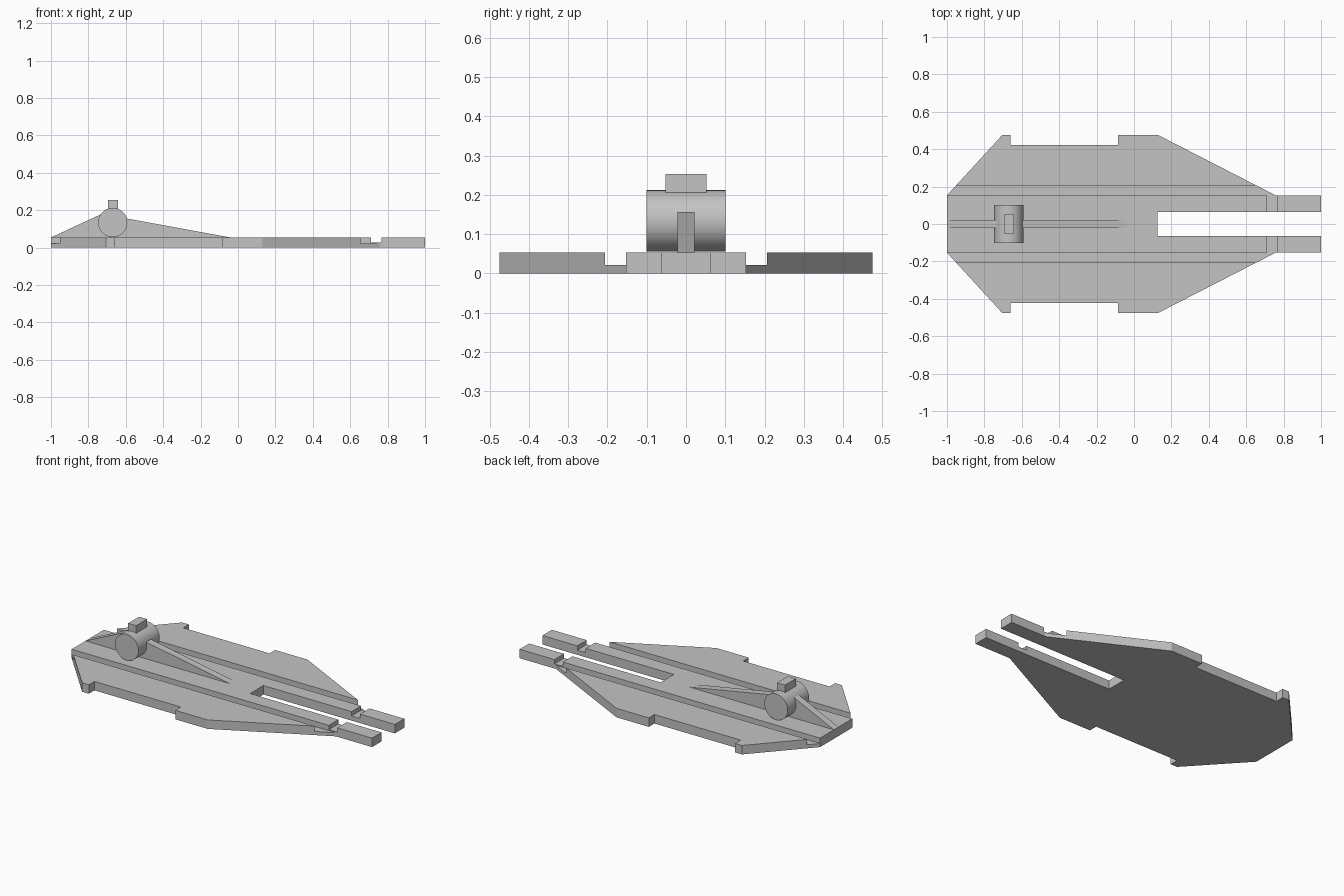
import bpy, bmesh
from mathutils import Matrix, Vector

cube = bpy.data.objects.get("Cube")
if cube:
    bpy.data.objects.remove(cube, do_unlink=True)

grey = bpy.data.materials.new("plain grey")
grey.use_nodes = True
colour = (0.55, 0.55, 0.55, 1)
grey.diffuse_color = colour
grey.node_tree.nodes["Principled BSDF"].inputs["Base Color"].default_value = colour


def finish(name, bm):
    bmesh.ops.recalc_face_normals(bm, faces=bm.faces)
    mesh = bpy.data.meshes.new(name)
    bm.to_mesh(mesh)
    bm.free()
    mesh.materials.append(grey)
    obj = bpy.data.objects.new(name, mesh)
    bpy.context.collection.objects.link(obj)
    return obj


def prism(name, points, direction):
    """Extrude a closed outline along a direction."""
    bm = bmesh.new()
    face = bm.faces.new([bm.verts.new(p) for p in points])
    new = bmesh.ops.extrude_face_region(bm, geom=[face])["geom"]
    verts = [g for g in new if isinstance(g, bmesh.types.BMVert)]
    bmesh.ops.translate(bm, vec=Vector(direction), verts=verts)
    return finish(name, bm)


def box(name, low, high):
    low, high = Vector(low), Vector(high)
    bm = bmesh.new()
    bmesh.ops.create_cube(bm, size=1, matrix=Matrix.Translation((low + high) / 2)
                          @ Matrix.Diagonal((*(high - low), 1)))
    return finish(name, bm)


def cut(target, cutter):
    mod = target.modifiers.new("cut", "BOOLEAN")
    mod.operation = "DIFFERENCE"
    mod.solver = "EXACT"
    mod.object = cutter
    bpy.context.view_layer.objects.active = target
    bpy.ops.object.modifier_apply(modifier=mod.name)
    bpy.data.objects.remove(cutter, do_unlink=True)


TOP, RAIL, WING = 0.054, 0.153, 0.206

# Base plate with side recesses and a forked end
half = [(0.125, 0.063), (1, 0.063), (1, RAIL), (0.758, RAIL), (0.13, 0.475),
        (-0.085, 0.475), (-0.085, 0.422), (-0.66, 0.422), (-0.66, 0.475),
        (-0.705, 0.475), (-1, RAIL)]
outline = half + [(x, -y) for x, y in reversed(half)]
plate = prism("base_plate", [(x, y, 0) for x, y in outline], (0, 0, TOP))

# Long grooves beside the centre rail, and notches across the prongs
for side in (1, -1):
    ys = sorted((side * RAIL, side * WING))
    cut(plate, box("groove_cutter", (-1.1, ys[0], 0.022), (0.9, ys[1], 0.1)))
    ys = sorted((side * 0.03, side * 0.18))
    cut(plate, box("notch_cutter", (0.712, ys[0], 0.028), (0.768, ys[1], 0.1)))

# Sloping fins on either side of the barrel
for name, profile in (
    ("rear_fin", [(-1, 0.05), (-1, TOP), (-0.735, 0.177), (-0.67, 0.177), (-0.67, 0.05)]),
    ("long_fin", [(-0.67, 0.05), (-0.67, 0.169), (-0.04, TOP), (-0.04, 0.05)]),
):
    prism(name, [(x, -0.022, z) for x, z in profile], (0, 0.044, 0))

# Cross barrel with a small block on top
bm = bmesh.new()
bmesh.ops.create_cone(bm, cap_ends=True, segments=64, radius1=0.078, radius2=0.078, depth=0.202,
                      matrix=Matrix.Translation((-0.67, 0, 0.134)) @ Matrix.Rotation(1.570796, 4, "X"))
barrel = finish("barrel", bm)
bpy.ops.object.select_all(action="DESELECT")
barrel.select_set(True)
bpy.context.view_layer.objects.active = barrel
bpy.ops.object.shade_smooth_by_angle()
box("top_block", (-0.696, -0.052, 0.18), (-0.642, 0.052, 0.253))
